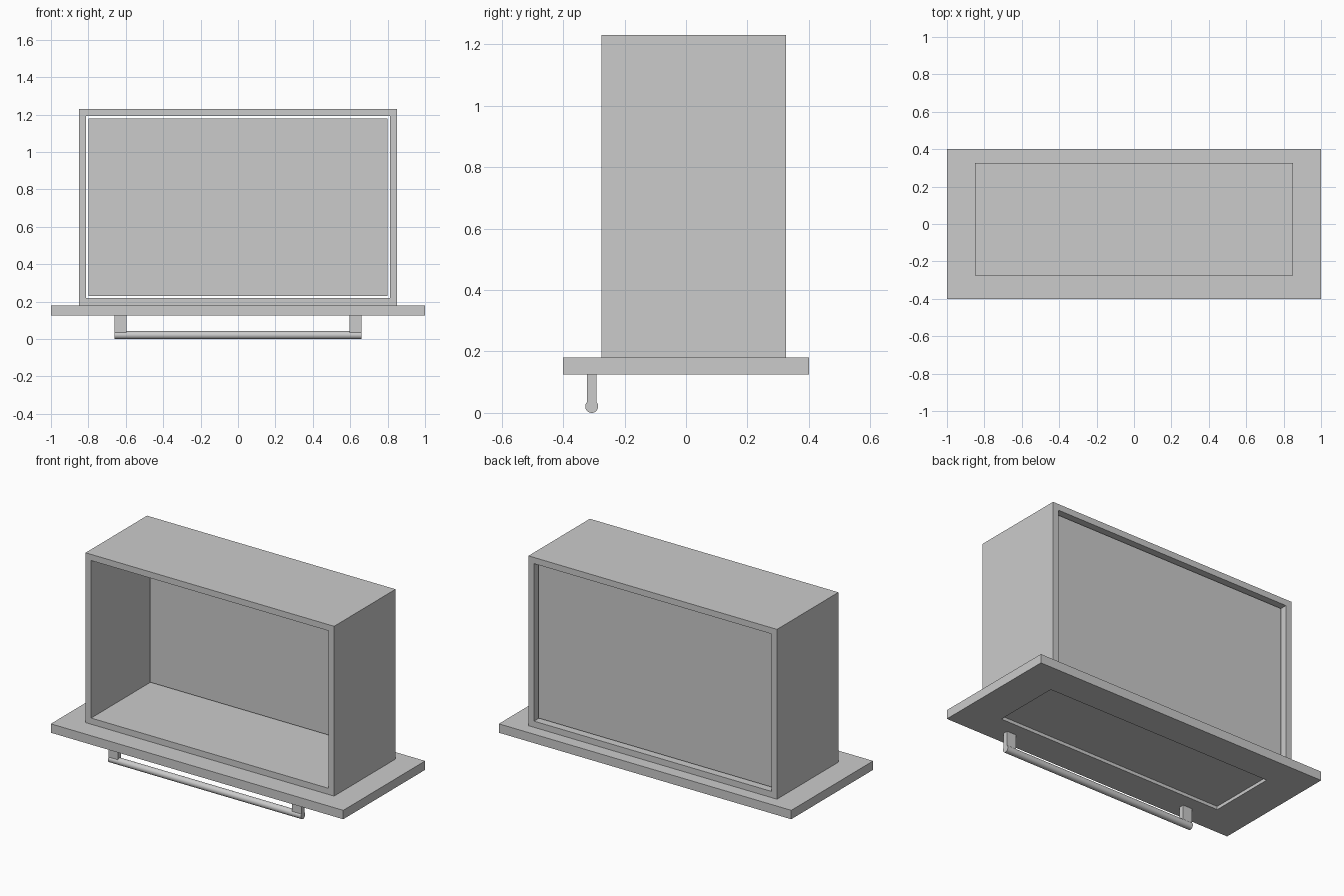
import bpy, bmesh
from mathutils import Vector, Matrix

if "Cube" in bpy.data.objects:
    bpy.data.objects.remove(bpy.data.objects["Cube"])


def finish(name, bm):
    bmesh.ops.recalc_face_normals(bm, faces=bm.faces)
    mesh = bpy.data.meshes.new(name)
    bm.to_mesh(mesh)
    bm.free()
    obj = bpy.data.objects.new(name, mesh)
    bpy.context.collection.objects.link(obj)
    return obj


def box_bm(lo, hi):
    lo, hi = Vector(lo), Vector(hi)
    bm = bmesh.new()
    size = Matrix.Diagonal((*(hi - lo), 1))
    bmesh.ops.create_cube(bm, size=1, matrix=Matrix.Translation((lo + hi) / 2) @ size)
    bm.normal_update()
    return bm


def facing(bm, direction):
    return max(bm.faces, key=lambda f: f.normal.dot(Vector(direction)))


# Drawer front, lying flat, with a shallow rectangular recess underneath
bm = box_bm((-1, -0.4, 0.125), (1, 0.4, 0.18))
panel = facing(bm, (0, 0, -1))
bmesh.ops.inset_region(bm, faces=[panel], thickness=0.1)
for v in panel.verts:
    v.co.x = 0.77 if v.co.x > 0 else -0.77
    v.co.y = 0.21 if v.co.y > 0 else -0.21
sunk = bmesh.ops.extrude_discrete_faces(bm, faces=[panel])["faces"][0]
bmesh.ops.translate(bm, verts=sunk.verts, vec=(0, 0, 0.02))
finish("drawer_front", bm)

# Four drawer walls as one continuous frame, open along y
bm = box_bm((-0.85, -0.275, 0.18), (0.85, 0.325, 1.23))
ends = [facing(bm, (0, -1, 0)), facing(bm, (0, 1, 0))]
for f in ends:
    bmesh.ops.inset_region(bm, faces=[f], thickness=0.054)
rims = [e for f in ends for e in f.edges]
bmesh.ops.delete(bm, geom=ends, context='FACES_ONLY')
bmesh.ops.bridge_loops(bm, edges=rims)
finish("drawer_walls", bm)

# Thin drawer bottom, set in from the back rim
finish("drawer_bottom", box_bm((-0.80, 0.283, 0.23), (0.80, 0.298, 1.18)))

# Handle posts
for side, x in (("left", -0.628), ("right", 0.628)):
    finish("handle_post_" + side,
           box_bm((x - 0.032, -0.322, 0.03), (x + 0.032, -0.292, 0.125)))

# Round handle bar
bpy.ops.mesh.primitive_cylinder_add(vertices=32, radius=0.021, depth=1.32,
                                    location=(0, -0.307, 0.021),
                                    rotation=(0, 1.5707963, 0))
bpy.context.object.name = "handle_bar"
bpy.ops.object.shade_smooth_by_angle()
